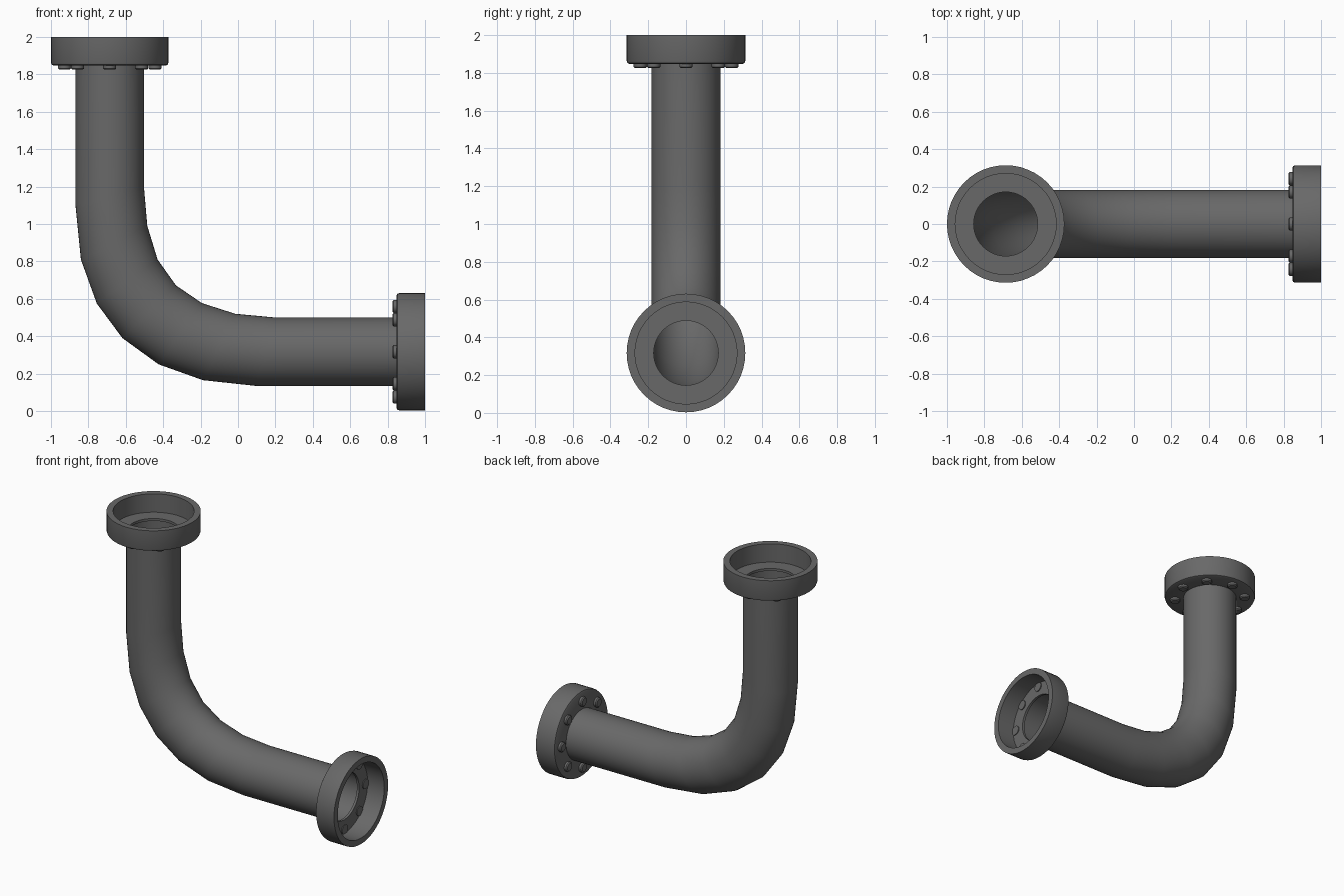
import bpy, bmesh, math
from mathutils import Vector, Matrix

if "Cube" in bpy.data.objects:
    bpy.data.objects.remove(bpy.data.objects["Cube"])

SIDES = 48
CX, CZ, R = -0.686, 0.317, 0.183      # pipe axis positions and pipe radius

# Dark grey metal
metal = bpy.data.materials.new("dark_metal")
metal.diffuse_color = (0.14, 0.14, 0.14, 1)
metal.use_nodes = True
metal.node_tree.nodes["Principled BSDF"].inputs["Base Color"].default_value = metal.diffuse_color


def finish(bm, name, matrix=None):
    bmesh.ops.recalc_face_normals(bm, faces=bm.faces)
    me = bpy.data.meshes.new(name)
    bm.to_mesh(me)
    bm.free()
    me.materials.append(metal)
    ob = bpy.data.objects.new(name, me)
    bpy.context.collection.objects.link(ob)
    if matrix:
        ob.matrix_world = matrix
    bpy.ops.object.select_all(action='DESELECT')
    bpy.context.view_layer.objects.active = ob
    ob.select_set(True)
    bpy.ops.object.shade_smooth_by_angle(angle=math.radians(32))


def skin(bm, rings, closed=False):
    n = len(rings)
    for i in range(n if closed else n - 1):
        a, b = rings[i], rings[(i + 1) % n]
        for j in range(SIDES):
            k = (j + 1) % SIDES
            bm.faces.new((a[j], a[k], b[k], b[j]))


# Bent pipe: each section is given by its outer and inner point in the xz plane
sections = [
    ((CX - R, 1.855), (CX + R, 1.855)),
    ((CX - R, 1.10), (CX + R, 1.20)),
    ((-0.84, 0.81), (-0.485, 0.99)),
    ((-0.755, 0.575), (-0.43, 0.81)),
    ((-0.618, 0.39), (-0.332, 0.672)),
    ((-0.425, 0.25), (-0.193, 0.577)),
    ((-0.187, 0.165), (-0.015, 0.52)),
    ((0.10, CZ - R), (0.20, CZ + R)),
    ((0.855, CZ - R), (0.855, CZ + R)),
]
bm = bmesh.new()
rings = []
for o, i in sections:
    o, i = Vector((o[0], 0, o[1])), Vector((i[0], 0, i[1]))
    mid, half = (o + i) / 2, (o - i) / 2
    rings.append([bm.verts.new(mid + half * math.cos(t) + Vector((0, R * math.sin(t), 0)))
                  for t in (2 * math.pi * s / SIDES for s in range(SIDES))])
skin(bm, rings)
finish(bm, "bent_pipe")


# Cup-shaped flange, turned around z with the open rim at height 0
def flange(name, matrix):
    profile = [(0.171, -0.135), (0.27, -0.135), (0.27, 0), (0.314, 0),
               (0.314, -0.137), (0.310, -0.148), (0.300, -0.153), (0.171, -0.153)]
    bm = bmesh.new()
    rings = [[bm.verts.new((r * math.cos(t), r * math.sin(t), h))
              for t in (2 * math.pi * s / SIDES for s in range(SIDES))] for r, h in profile]
    skin(bm, rings, closed=True)
    finish(bm, name, matrix)


# Ring of eight bolts, heads below the flange and shanks through its floor
def bolts(name, matrix, inner_end):
    bm = bmesh.new()
    for i in range(8):
        a = i * math.pi / 4
        place = Matrix.Translation((0.242 * math.cos(a), 0.242 * math.sin(a), 0))
        for r1, r2, low, high in ((0.035, 0.035, -0.168, inner_end),
                                  (0.027, 0.035, -0.175, -0.168)):
            bmesh.ops.create_cone(bm, cap_ends=True, segments=12, radius1=r1, radius2=r2,
                                  depth=high - low,
                                  matrix=place @ Matrix.Translation((0, 0, (low + high) / 2)))
    finish(bm, name, matrix)


top = Matrix.Translation((CX, 0, 2))
side = Matrix.Translation((1, 0, CZ)) @ Matrix.Rotation(math.pi / 2, 4, 'Y')
flange("top_flange", top)
flange("side_flange", side)
bolts("top_bolts", top, -0.14)
bolts("side_bolts", side, -0.129)
